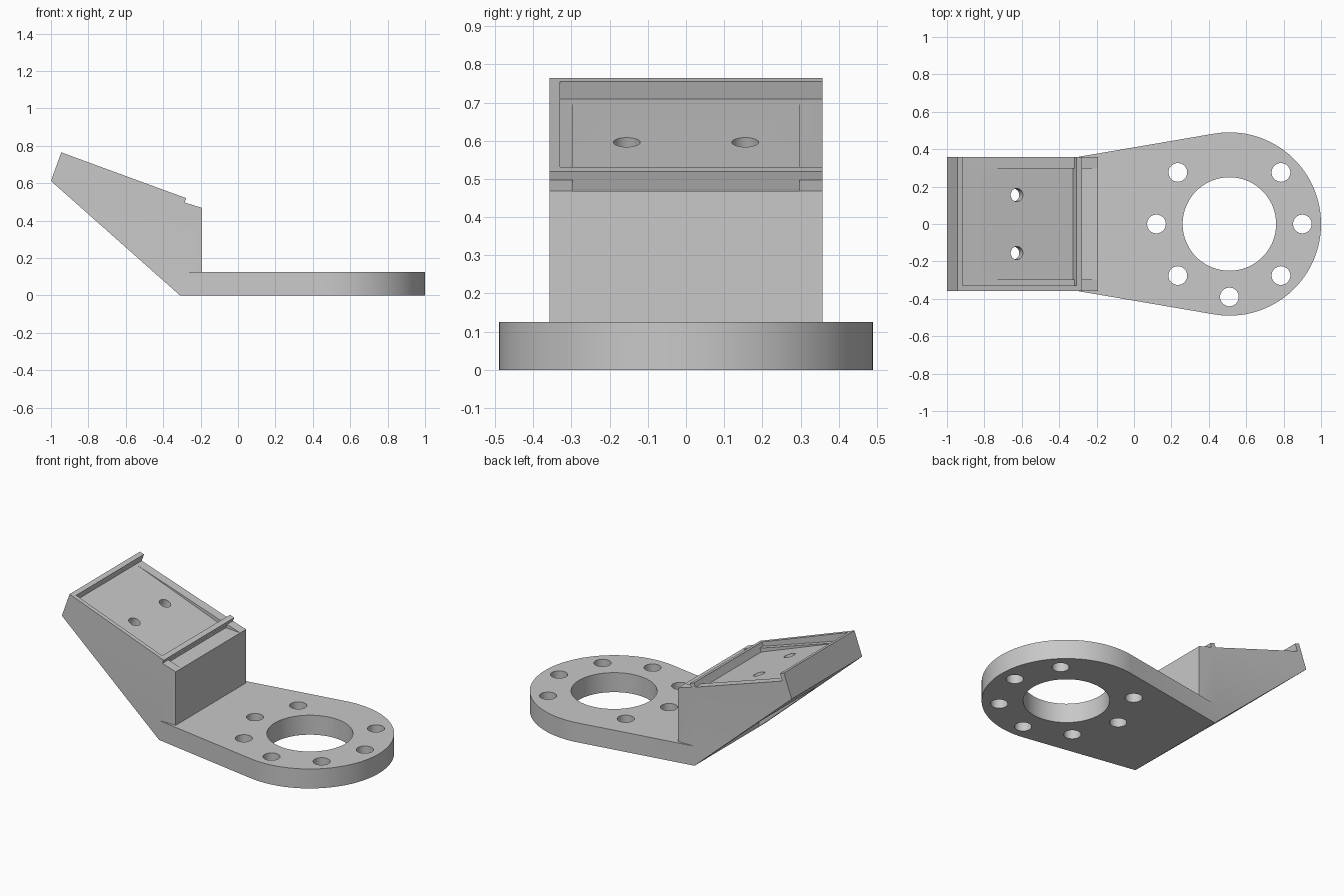
import bpy, bmesh, math
from mathutils import Vector

cube = bpy.data.objects.get("Cube")
if cube:
    bpy.data.objects.remove(cube, do_unlink=True)

grey = bpy.data.materials.new("plain_grey")
grey.use_nodes = True
GREY = (0.58, 0.58, 0.58, 1)
grey.diffuse_color = GREY
grey.node_tree.nodes["Principled BSDF"].inputs["Base Color"].default_value = GREY


def prism(name, outline, start, sweep):
    """Solid made by sweeping a closed 3D outline along a vector."""
    bm = bmesh.new()
    face = bm.faces.new([bm.verts.new(Vector(p) + Vector(start)) for p in outline])
    out = bmesh.ops.extrude_face_region(bm, geom=[face])
    moved = [v for v in out["geom"] if isinstance(v, bmesh.types.BMVert)]
    bmesh.ops.translate(bm, verts=moved, vec=sweep)
    bmesh.ops.recalc_face_normals(bm, faces=bm.faces)
    mesh = bpy.data.meshes.new(name)
    bm.to_mesh(mesh)
    bm.free()
    mesh.materials.append(grey)
    obj = bpy.data.objects.new(name, mesh)
    bpy.context.collection.objects.link(obj)
    return obj


def side_prism(name, profile, y0, y1):
    return prism(name, [(x, 0, z) for x, z in profile], (0, y0, 0), (0, y1 - y0, 0))


def rod(name, radius, a, b, sides=48):
    a, b = Vector(a), Vector(b)
    turn = (b - a).to_track_quat("Z", "Y")
    ring = [turn @ Vector((radius * math.cos(t), radius * math.sin(t), 0))
            for t in (math.tau * i / sides for i in range(sides))]
    return prism(name, ring, a, b - a)


def combine(target, other, operation="DIFFERENCE"):
    mod = target.modifiers.new("combine", "BOOLEAN")
    mod.operation = operation
    mod.solver = "EXACT"
    mod.object = other
    bpy.ops.object.select_all(action="DESELECT")
    bpy.context.view_layer.objects.active = target
    target.select_set(True)
    bpy.ops.object.modifier_apply(modifier=mod.name)
    bpy.data.objects.remove(other, do_unlink=True)


HALF = 0.357          # half width of the bracket
INNER = 0.297         # half width between the side walls
CX, R, THICK = 0.51, 0.49, 0.125

# Base plate: round end with straight sides tangent to it
dx = CX + 0.31
tangent = math.atan2(HALF, -dx) - math.acos(R / math.hypot(dx, HALF))
steps = 72
outline = [(CX + R * math.cos(t), R * math.sin(t), 0)
           for t in (-tangent + 2 * tangent * i / steps for i in range(steps + 1))]
outline += [(-0.31, HALF, 0), (-0.31, -HALF, 0)]
plate = prism("mounting_plate_with_bracket", outline, (0, 0, 0), (0, 0, THICK))

# Centre bore and the bolt holes around it, none at the back
combine(plate, rod("bore", 0.25, (CX, 0, -0.1), (CX, 0, 0.3), 72))
for step in range(8):
    if step != 2:
        a = step * math.pi / 4
        x, y = CX + 0.39 * math.cos(a), 0.39 * math.sin(a)
        combine(plate, rod("bolt_hole", 0.05, (x, y, -0.1), (x, y, 0.3)))

# Sloped bracket standing on the plate
bracket = side_prism("sloped_bracket", [
    (-0.31, 0), (-1, 0.612), (-0.945, 0.765), (-0.277, 0.52),
    (-0.286, 0.497), (-0.192, 0.468), (-0.192, 0.1)], -HALF, HALF)

# Tray, open on the back side
combine(bracket, side_prism("tray", [
    (-0.933, 0.71), (-0.317, 0.506), (-0.307, 0.53), (-0.28, 0.62),
    (-0.88, 0.85), (-0.917, 0.755)], -0.33, 0.5))

# Shallow pocket that deepens toward the low end, and its flat run-out past the lip
combine(bracket, side_prism("pocket", [
    (-0.925, 0.7075), (-0.326, 0.484), (-0.314, 0.513), (-0.9, 0.72)], -INNER, INNER))
combine(bracket, side_prism("run_out", [
    (-0.294, 0.474), (-0.192, 0.468), (-0.192, 0.5), (-0.278, 0.517)], -INNER, INNER))

# Hollow underside, leaving the tray floor and the walls
combine(bracket, side_prism("hollow", [
    (-0.25, 0), (-0.25, 0.4), (-0.73, 0.57), (-0.73, 0.3), (-0.4, 0)], -INNER, INNER))

# Screw holes square to the tray
tilt = Vector((math.sin(math.radians(20)), 0, math.cos(math.radians(20))))
for y in (-0.155, 0.155):
    top = Vector((-0.625, y, 0.6))
    combine(bracket, rod("screw_hole", 0.035, top + tilt * 0.15, top - tilt * 0.12))

combine(plate, bracket, "UNION")
bpy.ops.object.shade_smooth_by_angle(angle=math.radians(30))
